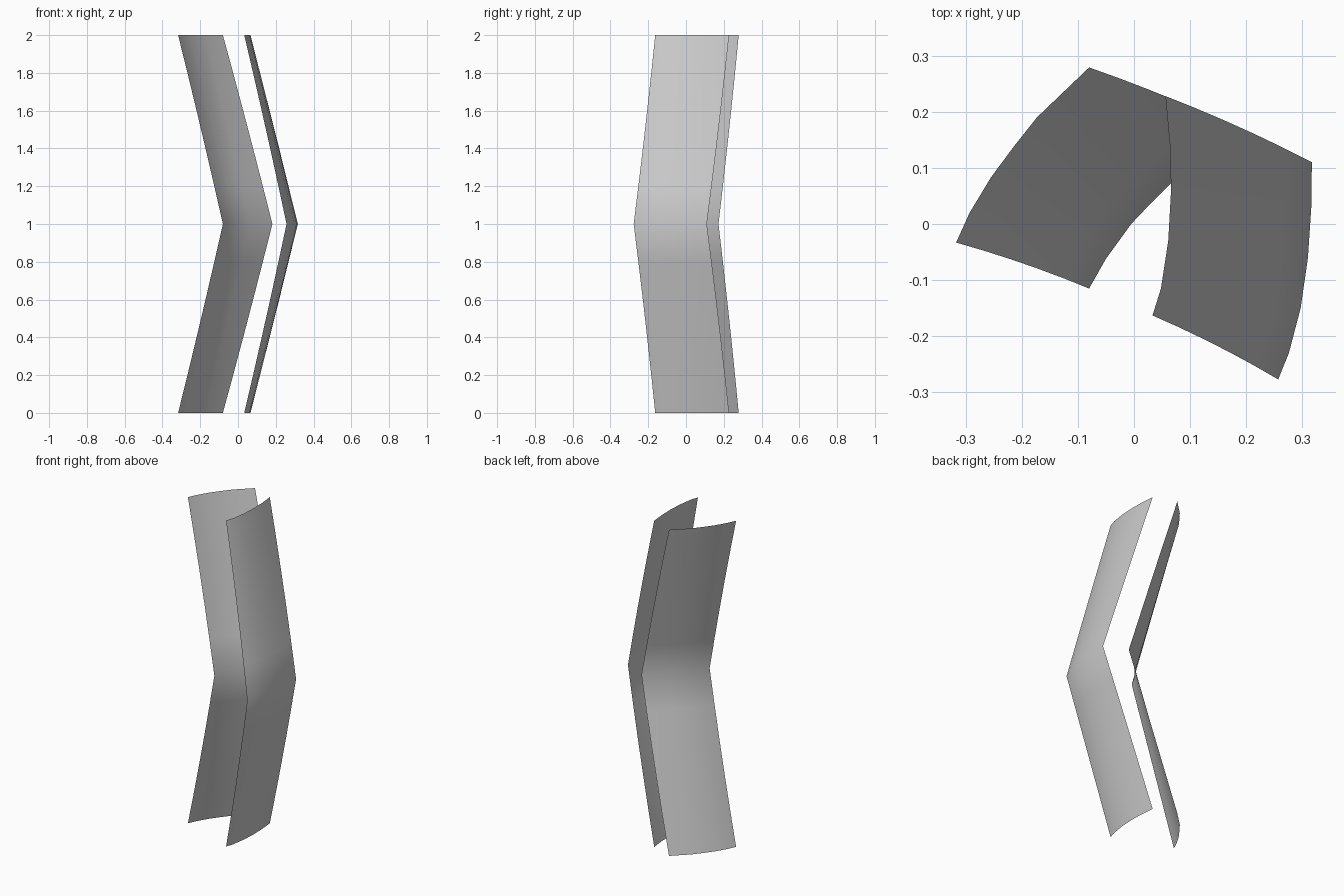
import bpy
import bmesh
from mathutils import Vector

cube = bpy.data.objects.get("Cube")
if cube:
    bpy.data.objects.remove(cube)

grey = bpy.data.materials.new("plain grey")
grey.use_nodes = True
colour = (0.6, 0.6, 0.6, 1)
grey.diffuse_color = colour
grey.node_tree.nodes["Principled BSDF"].inputs["Base Color"].default_value = colour

ROWS = 10


def bent_sheet(name, end_curve, bend_curve):
    """Thin curved sheet lofted from its end profile to the bend and back."""
    bm = bmesh.new()
    grid = []
    for i in range(ROWS + 1):
        z = 2 * i / ROWS
        t = 1 - abs(z - 1)
        bulge = Vector((0.012, 0.012)) * t * (1 - t)
        row = []
        for a, b in zip(end_curve, bend_curve):
            p = Vector(a).lerp(Vector(b), t) + bulge
            row.append(bm.verts.new((p.x, p.y, z)))
        grid.append(row)
    for low, high in zip(grid, grid[1:]):
        for j in range(len(low) - 1):
            bm.faces.new((low[j], low[j + 1], high[j + 1], high[j]))
    mesh = bpy.data.meshes.new(name)
    bm.to_mesh(mesh)
    bm.free()
    mesh.materials.append(grey)
    mesh.shade_smooth()
    obj = bpy.data.objects.new(name, mesh)
    bpy.context.collection.objects.link(obj)


# Right-hand sheet, profiles from front edge to back edge
bent_sheet(
    "right_sheet",
    [(-.317, -.033), (-.293, .02), (-.255, .083), (-.215, .137), (-.173, .19), (-.08, .279)],
    [(-.08, -.115), (-.05, -.062), (-.005, 0), (.03, .037), (.067, .074), (.182, .172)],
)

# Left-hand sheet, profiles from front edge to back edge
bent_sheet(
    "left_sheet",
    [(.033, -.163), (.048, -.115), (.061, -.03), (.066, .06), (.064, .14), (.056, .228)],
    [(.257, -.277), (.276, -.23), (.297, -.15), (.31, -.06), (.316, .03), (.317, .11)],
)
